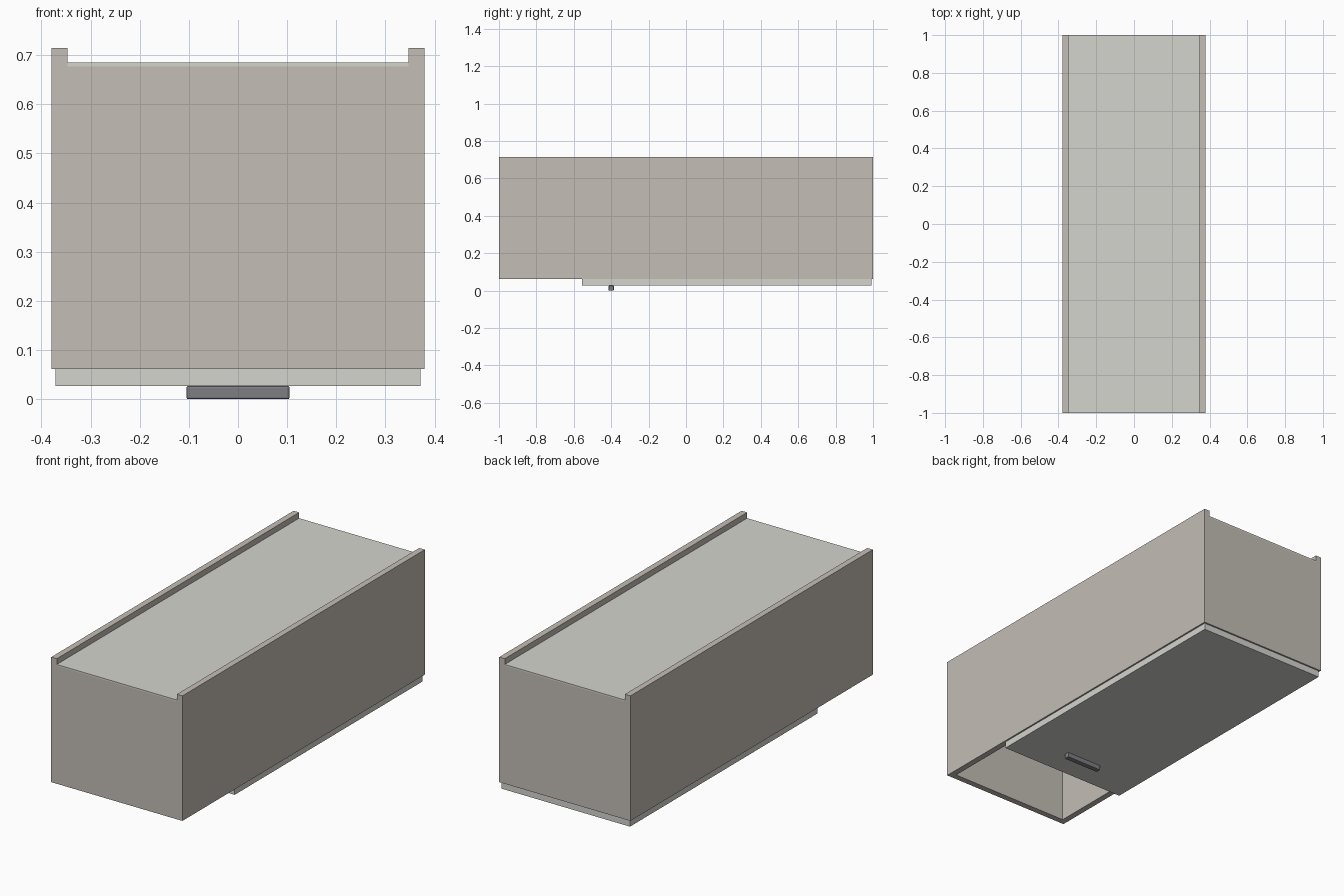
import bpy
import bmesh
from mathutils import Vector

if "Cube" in bpy.data.objects:
    bpy.data.objects.remove(bpy.data.objects["Cube"])


def material(name, color):
    m = bpy.data.materials.new(name)
    m.diffuse_color = (*color, 1)
    m.use_nodes = True
    m.node_tree.nodes["Principled BSDF"].inputs["Base Color"].default_value = m.diffuse_color
    return m


def box(name, lo, hi, mat, bevel=0):
    lo, hi = Vector(lo), Vector(hi)
    bm = bmesh.new()
    bmesh.ops.create_cube(bm, size=1)
    bmesh.ops.scale(bm, vec=hi - lo, verts=bm.verts)
    bmesh.ops.translate(bm, vec=(lo + hi) / 2, verts=bm.verts)
    mesh = bpy.data.meshes.new(name)
    bm.to_mesh(mesh)
    bm.free()
    mesh.materials.append(mat)
    obj = bpy.data.objects.new(name, mesh)
    bpy.context.collection.objects.link(obj)
    if bevel:
        mod = obj.modifiers.new("Bevel", "BEVEL")
        mod.width = bevel
        mod.segments = 2
    return obj


body = material("carcass_beige", (0.55, 0.51, 0.46))
pale = material("panel_pale", (0.66, 0.66, 0.62))
dark = material("handle_grey", (0.21, 0.21, 0.23))

W, T = 0.379, 0.032          # half width, board thickness
Z0, Z1, ZP = 0.062, 0.715, 0.677
inner = W - T

# Long side boards, standing proud of the thin panel
box("side_left", (-W, -1, Z0), (-inner, 1, Z1), body)
box("side_right", (inner, -1, Z0), (W, 1, Z1), body)

# End boards and the divider under the edge of the door
for name, y in (("end_front", -1), ("end_back", 1 - T), ("divider", -0.55)):
    box(name, (-inner, y, Z0), (inner, y + T, ZP), body)

# Thin panel recessed between the sides
box("thin_panel", (-inner, -1, ZP), (inner, 1, 0.685), pale)

# Door leaving the front compartment open, with its bar handle
box("door", (-0.371, -0.557, 0.027), (0.371, 0.992, Z0 - 0.0005), pale)
box("handle", (-0.105, -0.414, 0), (0.105, -0.386, 0.027), dark, bevel=0.004)
